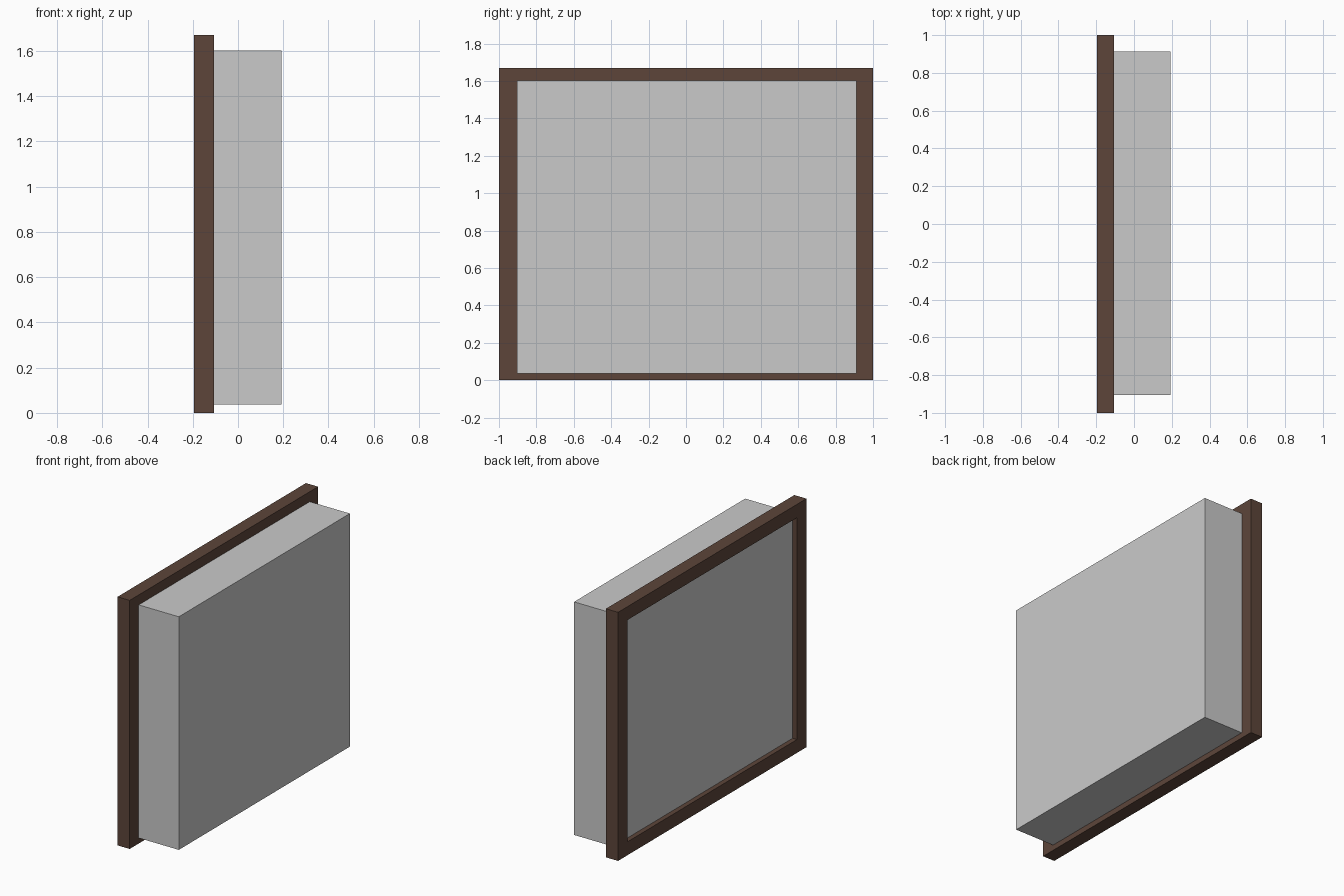
import bpy, bmesh

if "Cube" in bpy.data.objects:
    bpy.data.objects.remove(bpy.data.objects["Cube"])


def material(name, rgb):
    m = bpy.data.materials.new(name)
    m.diffuse_color = (*rgb, 1.0)
    m.use_nodes = True
    m.node_tree.nodes["Principled BSDF"].inputs["Base Color"].default_value = m.diffuse_color
    return m


def make_object(name, bm, mat):
    bmesh.ops.recalc_face_normals(bm, faces=bm.faces)
    me = bpy.data.meshes.new(name)
    bm.to_mesh(me)
    bm.free()
    me.materials.append(mat)
    ob = bpy.data.objects.new(name, me)
    bpy.context.collection.objects.link(ob)
    return ob


def rect(bm, x, y0, y1, z0, z1):
    return [bm.verts.new((x, y, z)) for y, z in ((y0, z0), (y1, z0), (y1, z1), (y0, z1))]


brown = material("dark_brown", (0.109, 0.060, 0.042))
grey = material("light_grey", (0.591, 0.591, 0.591))

# Rectangular frame with an open centre
bm = bmesh.new()
loops = [rect(bm, -0.195, -1, 1, 0, 1.67),
         rect(bm, -0.105, -1, 1, 0, 1.67),
         rect(bm, -0.105, -0.9, 0.9, 0.09, 1.58),
         rect(bm, -0.195, -0.9, 0.9, 0.09, 1.58)]
for k in range(4):
    a, b = loops[k], loops[(k + 1) % 4]
    for i in range(4):
        j = (i + 1) % 4
        bm.faces.new((a[i], a[j], b[j], b[i]))
make_object("frame", bm, brown)

# Grey block set into the frame, its back slightly recessed
bm = bmesh.new()
back = rect(bm, -0.163, -0.904, 0.912, 0.037, 1.603)
front = rect(bm, 0.193, -0.904, 0.912, 0.037, 1.603)
bm.faces.new(back)
bm.faces.new(front)
for i in range(4):
    j = (i + 1) % 4
    bm.faces.new((back[i], back[j], front[j], front[i]))
make_object("panel_block", bm, grey)
